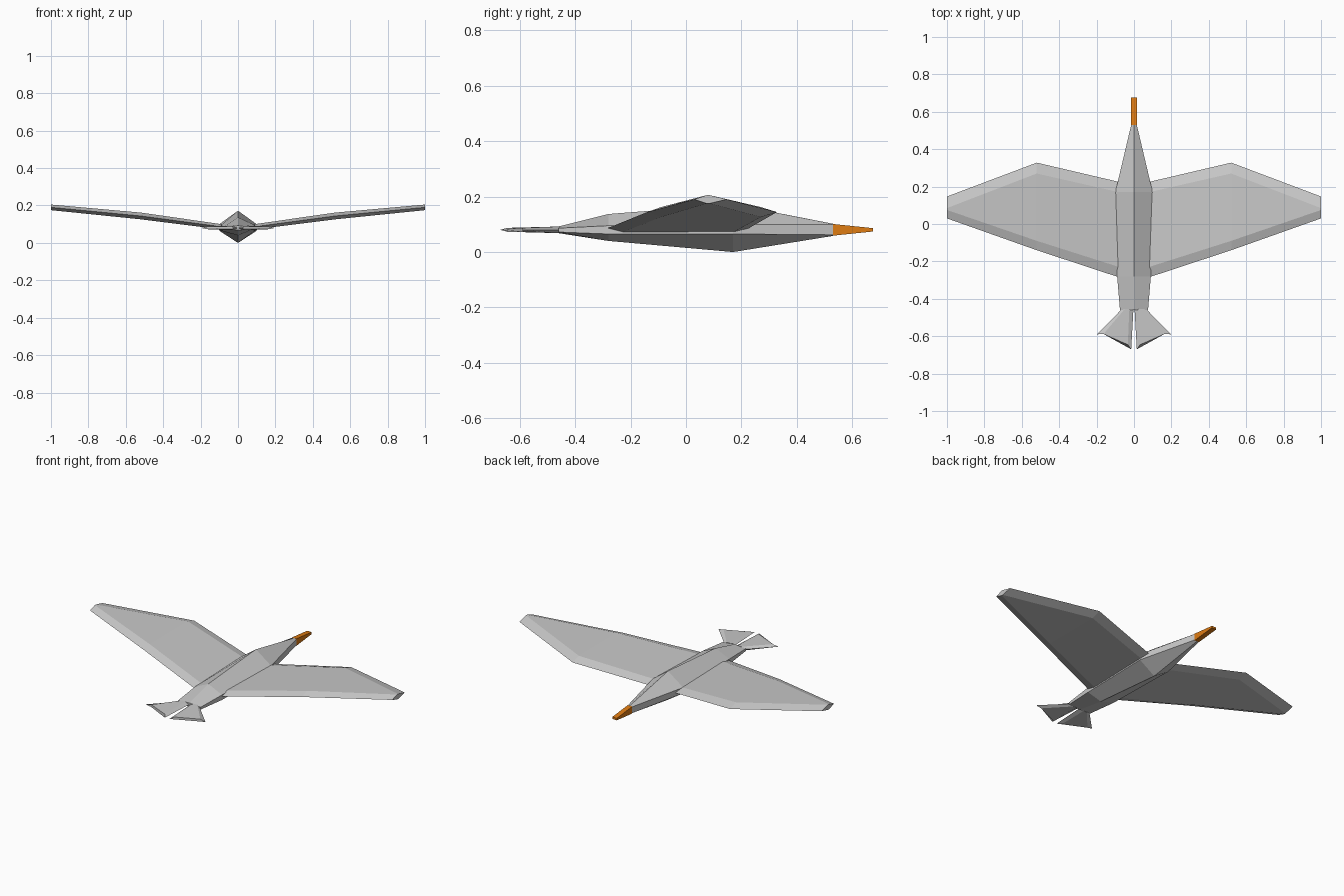
import bpy
import bmesh

if "Cube" in bpy.data.objects:
    bpy.data.objects.remove(bpy.data.objects["Cube"])


def material(name, color):
    m = bpy.data.materials.new(name)
    m.diffuse_color = (*color, 1)
    m.use_nodes = True
    m.node_tree.nodes["Principled BSDF"].inputs["Base Color"].default_value = m.diffuse_color
    return m


GREY = material("feather grey", (0.58, 0.58, 0.58))
ORANGE = material("beak orange", (0.74, 0.2, 0.006))


def loft(name, rings, mat):
    """Skin a series of equal-length rings and cap both ends."""
    bm = bmesh.new()
    vs = [[bm.verts.new(p) for p in ring] for ring in rings]
    n = len(rings[0])
    for a, b in zip(vs, vs[1:]):
        for i in range(n):
            j = (i + 1) % n
            bm.faces.new((a[i], a[j], b[j], b[i]))
    bm.faces.new(vs[0])
    bm.faces.new(vs[-1])
    bmesh.ops.recalc_face_normals(bm, faces=bm.faces)
    me = bpy.data.meshes.new(name)
    bm.to_mesh(me)
    bm.free()
    me.materials.append(mat)
    ob = bpy.data.objects.new(name, me)
    bpy.context.collection.objects.link(ob)
    return ob


# Body: six-sided sections (y, half width, top, upper side, lower side, bottom)
sections = [(-0.46, 0.075, 0.092, 0.086, 0.072, 0.068),
            (-0.28, 0.09, 0.137, 0.095, 0.065, 0.04),
            (0.17, 0.1, 0.172, 0.1, 0.065, 0.0),
            (0.53, 0.015, 0.102, 0.099, 0.062, 0.058)]
loft("body", [[(0, y, t), (w, y, u), (w, y, l), (0, y, b), (-w, y, l), (-w, y, u)]
              for y, w, t, u, l, b in sections], GREY)

# Beak: tapered box
loft("beak", [[(-0.015, y, lo), (0.015, y, lo), (0.015, y, hi), (-0.015, y, hi)]
              for y, lo, hi in [(0.53, 0.059, 0.101), (0.675, 0.074, 0.086)]], ORANGE)

# Wings: bevelled sections (x, leading y, front ridge, back ridge, trailing y, mid z, half thickness)
wing = [(0.08, 0.225, 0.17, -0.23, -0.285, 0.085, 0.014),
        (0.52, 0.328, 0.27, -0.09, -0.14, 0.144, 0.018),
        (1.0, 0.147, 0.085, 0.075, 0.03, 0.19, 0.015)]
# Tail feathers: (outer edge, outer ridge, inner ridge, inner edge) as x, y points, then half thickness
tail = [([(0.065, -0.455), (0.05, -0.455), (0.025, -0.455), (0.003, -0.455)], 0.012),
        ([(0.198, -0.59), (0.163, -0.588), (0.033, -0.645), (0.015, -0.67)], 0.007)]

for side, s in (("left", -1), ("right", 1)):
    loft(side + "_wing", [[(s * x, le, z), (s * x, fr, z + h), (s * x, br, z + h),
                           (s * x, te, z), (s * x, br, z - h), (s * x, fr, z - h)]
                          for x, le, fr, br, te, z, h in wing], GREY)
    rings = []
    for pts, h in tail:
        order = [(0, 0), (1, h), (2, h), (3, 0), (2, -h), (1, -h)]
        rings.append([(s * pts[i][0], pts[i][1], 0.08 + dz) for i, dz in order])
    loft(side + "_tail_feather", rings, GREY)
